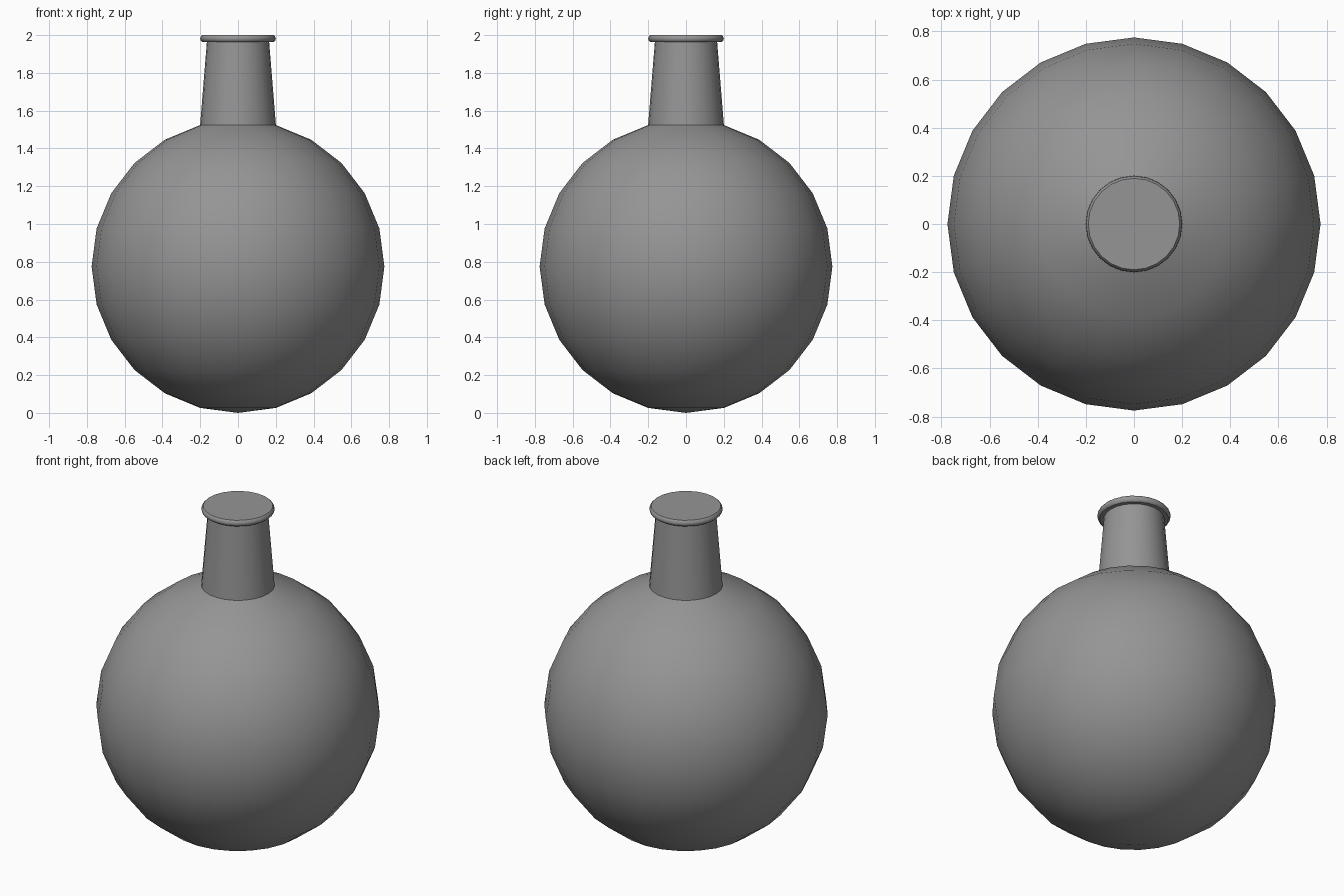
import bpy, bmesh
from math import sin, cos, radians, pi

if "Cube" in bpy.data.objects:
    bpy.data.objects.remove(bpy.data.objects["Cube"])

SIDES = 24
R = 0.775

grey = bpy.data.materials.new("dark_grey")
grey.diffuse_color = (0.3, 0.3, 0.3, 1)
grey.use_nodes = True
grey.node_tree.nodes["Principled BSDF"].inputs["Base Color"].default_value = grey.diffuse_color


def lathe(name, profile):
    """Revolve (radius, z) points around z; radius 0 makes a pole, open ends stay open."""
    bm = bmesh.new()
    rings = []
    for r, z in profile:
        if r == 0:
            rings.append([bm.verts.new((0, 0, z))] * SIDES)
        else:
            rings.append([bm.verts.new((r * cos(2 * pi * i / SIDES), r * sin(2 * pi * i / SIDES), z))
                          for i in range(SIDES)])
    for a, b in zip(rings, rings[1:]):
        for i in range(SIDES):
            j = (i + 1) % SIDES
            bm.faces.new(list(dict.fromkeys((a[i], a[j], b[j], b[i]))))
    bmesh.ops.recalc_face_normals(bm, faces=bm.faces[:])
    mesh = bpy.data.meshes.new(name)
    bm.to_mesh(mesh)
    bm.free()
    mesh.materials.append(grey)
    ob = bpy.data.objects.new(name, mesh)
    bpy.context.collection.objects.link(ob)
    bpy.ops.object.select_all(action='DESELECT')
    ob.select_set(True)
    bpy.context.view_layer.objects.active = ob
    bpy.ops.object.shade_smooth_by_angle(angle=radians(35))
    return ob


# One continuous shell: round body in 15 degree steps up to the neck opening
profile = [(0, 0)]
profile += [(R * cos(radians(a)), R + R * sin(radians(a))) for a in range(-75, 76, 15)]
# Tapered neck
profile += [(0.165, 1.963)]
# Rounded rim and flat closed top with a crisp edge
profile += [(0.188, 1.963), (0.197, 1.971), (0.2, 1.981),
            (0.197, 1.992), (0.19, 2.0), (0, 2.0)]
lathe("round_flask", profile)
